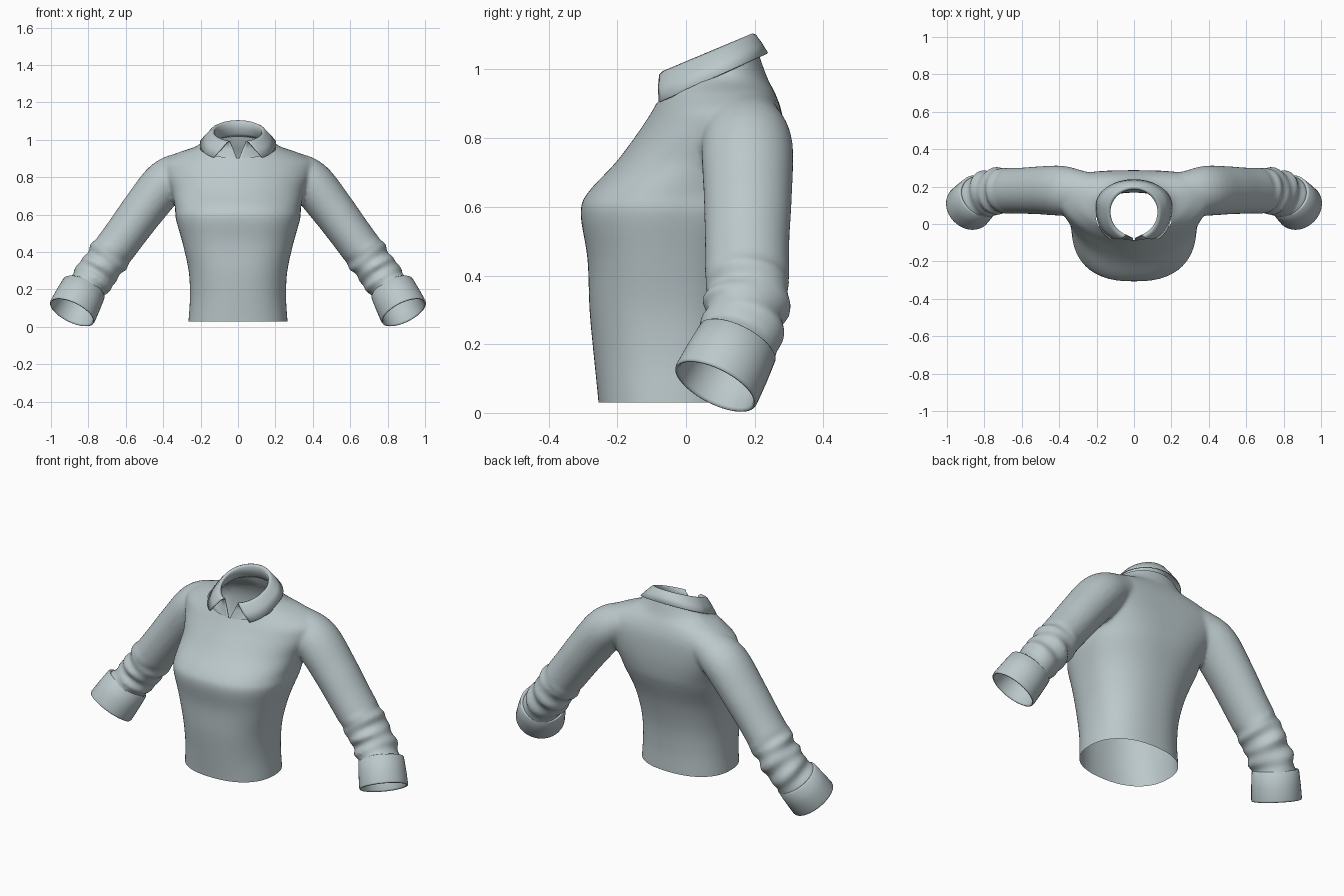
import bpy, bmesh, math
from mathutils import Vector

if "Cube" in bpy.data.objects:
    bpy.data.objects.remove(bpy.data.objects["Cube"], do_unlink=True)

fabric = bpy.data.materials.new("grey_blue_fabric")
fabric.use_nodes = True
colour = (0.50, 0.58, 0.60, 1)
fabric.diffuse_color = colour
bsdf = fabric.node_tree.nodes["Principled BSDF"]
bsdf.inputs["Base Color"].default_value = colour
bsdf.inputs["Roughness"].default_value = 0.7


def spline(rows, steps):
    """Smoothly resample rows of numbers (Catmull-Rom)."""
    out = []
    for i in range(len(rows) - 1):
        quad = [rows[max(i - 1, 0)], rows[i], rows[i + 1], rows[min(i + 2, len(rows) - 1)]]
        for k in range(steps):
            t = k / steps
            out.append([0.5 * (2 * b + (c - a) * t + (2 * a - 5 * b + 4 * c - d) * t * t
                               + (3 * b - a - 3 * c + d) * t ** 3) for a, b, c, d in zip(*quad)])
    return out + [list(rows[-1])]


def loft(bm, rings, closed=True, caps=False):
    """Bridge equal-length rings of points with quads."""
    loops = [[bm.verts.new(p) for p in ring] for ring in rings]
    n = len(loops[0])
    for a, b in zip(loops, loops[1:]):
        for i in range(n if closed else n - 1):
            j = (i + 1) % n
            bm.faces.new((a[i], a[j], b[j], b[i]))
    if caps:
        bm.faces.new(loops[0][::-1])
        bm.faces.new(loops[-1])


def finish(bm, name):
    bmesh.ops.recalc_face_normals(bm, faces=bm.faces)
    mesh = bpy.data.meshes.new(name)
    bm.to_mesh(mesh)
    bm.free()
    ob = bpy.data.objects.new(name, mesh)
    bpy.context.collection.objects.link(ob)
    mesh.materials.append(fabric)
    mesh.shade_smooth()
    return ob


def power(v, e):
    return math.copysign(abs(v) ** e, v)


def ring_about(centre, axis, ry, rx, ripple=0, phase=0, n=40):
    """Ellipse round an axis, ry towards the back, with optional creases."""
    axis = axis.normalized()
    u = (Vector((0, 1, 0)) - axis * axis.y).normalized()
    v = axis.cross(u)
    pts = []
    for i in range(n):
        a = math.tau * i / n
        s = 1 + ripple * math.sin(2 * a + phase)
        pts.append(centre + u * math.cos(a) * ry * s + v * math.sin(a) * rx * s)
    return pts


def mirrored(rings, side):
    return [[Vector((p.x * side, p.y, p.z)) for p in r] for r in rings]


# Torso: height, half width, front y, widest y, back y, squareness of front and back
torso = [(-.06, .270, -.250, -.04, .170, 2.3, 2.3), (.03, .265, -.255, -.04, .170, 2.3, 2.3),
         (.16, .257, -.268, -.04, .168, 2.3, 2.3), (.30, .264, -.281, -.04, .180, 2.4, 2.3),
         (.45, .297, -.287, -.03, .215, 2.5, 2.3), (.58, .333, -.307, .0, .262, 2.5, 2.5),
         (.64, .337, -.287, .03, .278, 2.4, 2.7), (.73, .360, -.204, .10, .287, 2.1, 3),
         (.82, .410, -.137, .16, .286, 1.9, 3), (.88, .415, -.098, .17, .278, 1.8, 2.8),
         (.93, .325, -.072, .16, .260, 1.8, 2.4), (.98, .200, -.050, .13, .235, 2, 2),
         (1.08, .150, -.010, .10, .200, 2, 2)]
bm = bmesh.new()
rings = []
for z, w, front, mid, back, nf, nb in spline(torso, 4):
    ring = []
    for i in range(72):
        c, s = math.cos(math.tau * i / 72), math.sin(math.tau * i / 72)
        n, depth = (nb, back - mid) if s > 0 else (nf, mid - front)
        ring.append(Vector((w * power(c, 2 / n), mid + depth * power(s, 2 / n), z)))
    rings.append(ring)
loft(bm, rings, caps=True)

# Sleeves: centre x, y, z and radius, softly creased below the elbow
arm = [(.18, .165, .860, .090), (.28, .170, .835, .105), (.385, .178, .775, .122),
       (.50, .180, .635, .118), (.60, .178, .500, .113), (.68, .178, .392, .112)]
path = spline(arm, 5)
elbow, wrist = Vector((.68, .178, .392)), Vector((.88, .100, .11))
for k in range(1, 21):
    t = k / 20
    p = elbow.lerp(wrist, t)
    p.y += .026 * math.sin(math.pi * t)
    path.append([*p, .112 - .004 * t + .006 * math.sin(k * 1.4)])
rings = []
for i, row in enumerate(path):
    here = Vector(row[:3])
    axis = Vector(path[min(i + 2, len(path) - 1)][:3]) - Vector(path[max(i - 2, 0)][:3])
    crease = .045 if here.z < .42 else 0
    rings.append(ring_about(here, axis, row[3] * 1.09, row[3] * .98, crease, i * .9))
for side in (1, -1):
    loft(bm, mirrored(rings, side), caps=True)
shirt = finish(bm, "shirt_body")

# Fuse the torso and sleeves into one smooth skin
remesh = shirt.modifiers.new("fuse", "REMESH")
remesh.mode = "VOXEL"
remesh.voxel_size = .01
soften = shirt.modifiers.new("soften", "SMOOTH")
soften.factor = .5
soften.iterations = 8
fused = bpy.data.meshes.new_from_object(shirt.evaluated_get(bpy.context.evaluated_depsgraph_get()))
shirt.modifiers.clear()

# Open the hem, neck and wrists
bm = bmesh.new()
bm.from_mesh(fused)
cuff_start, cuff_end = Vector((.825, .150, .203)), Vector((.887, .086, .078))
cuff_axis = (cuff_end - cuff_start).normalized()


def open_end(point, normal, test):
    faces = [f for f in bm.faces if test(f.calc_center_median())]
    geom = faces + list({e for f in faces for e in f.edges}) + list({v for f in faces for v in f.verts})
    bmesh.ops.bisect_plane(bm, geom=geom, plane_co=point, plane_no=normal, clear_outer=True)


open_end((0, 0, .03), (0, 0, -1), lambda c: abs(c.x) < .4 and c.z < .2)
open_end((0, -.08, .905), (0, -.13, .28), lambda c: abs(c.x) < .3 and c.z > .8)
for side in (1, -1):
    flip = Vector((side, 1, 1))
    open_end(cuff_start.lerp(cuff_end, .3) * flip, cuff_axis * flip,
             lambda c: c.x * side > .6)
bm.to_mesh(shirt.data)
bm.free()
if not shirt.data.materials:
    shirt.data.materials.append(fabric)
shirt.data.shade_smooth()

# Turned-back cuffs: position along the axis and radius, outside then inside
cuff = [(.06, .100), (-.02, .108), (-.03, .117), (.0, .122), (.5, .128), (.95, .131),
        (1, .129), (1.01, .124), (.95, .119), (.6, .114), (.2, .104)]
for side, name in ((1, "left_cuff"), (-1, "right_cuff")):
    bm = bmesh.new()
    rings = [ring_about(cuff_start.lerp(cuff_end, t), cuff_axis, r, r) for t, r in cuff]
    loft(bm, mirrored(rings, side))
    finish(bm, name)


# Collar: a stand that folds over into a pointed leaf, open at the front
def collar_ring(start, a, front, back, mid, z0, slope, front_n, n=64):
    pts = []
    for i in range(n + 1):
        phi = math.radians(start + (360 - 2 * start) * i / n)
        s, c = math.sin(phi), math.cos(phi)
        e = 2 / front_n if c > 0 else 1
        y = mid - (front if c > 0 else back) * power(c, e)
        pts.append(Vector((a * power(s, e), y, z0 + slope * y)))
    return pts


bm = bmesh.new()
loft(bm, [collar_ring(1, .188, .150, .150, .066, .920, .46, 2.2),
          collar_ring(2, .160, .142, .140, .064, .938, .46, 2),
          collar_ring(10, .142, .134, .128, .064, .978, .44, 2),
          collar_ring(19, .128, .132, .121, .066, 1.014, .42, 2),
          collar_ring(21, .134, .144, .127, .067, 1.021, .42, 2.1),
          collar_ring(23, .144, .160, .130, .072, 1.015, .42, 2.2),
          collar_ring(28, .172, .184, .134, .086, .980, .43, 2.4),
          collar_ring(34, .201, .205, .137, .100, .940, .45, 2.6)], closed=False)
collar = finish(bm, "collar")
thick = collar.modifiers.new("cloth", "SOLIDIFY")
thick.thickness = .005
thick.offset = 0
